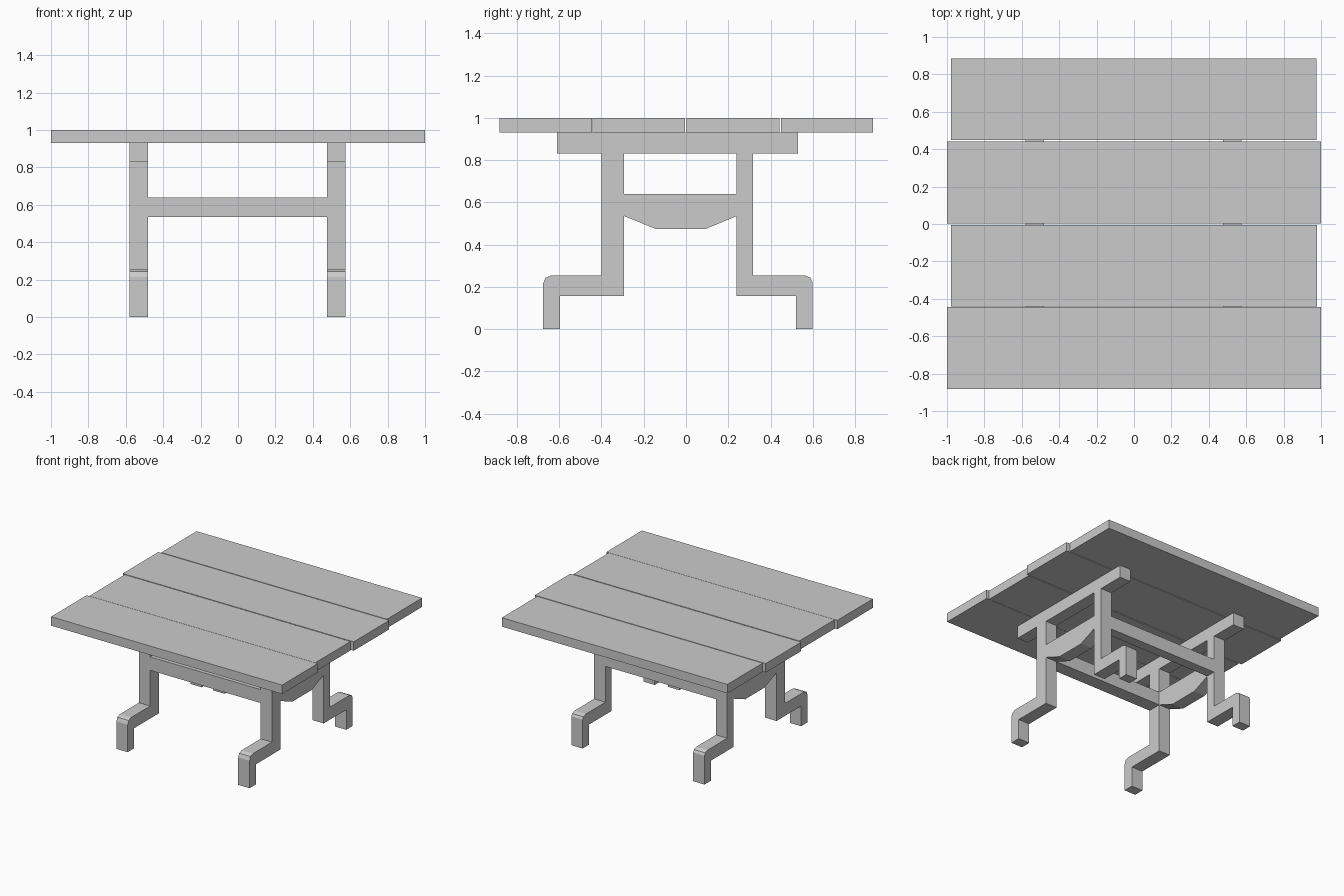
import bpy, bmesh
from math import radians

if "Cube" in bpy.data.objects:
    bpy.data.objects.remove(bpy.data.objects["Cube"])


def box(name, x0, x1, y0, y1, z0, z1):
    mesh = bpy.data.meshes.new(name)
    bm = bmesh.new()
    bmesh.ops.create_cube(bm, size=1)
    for v in bm.verts:
        v.co = ((x0 + x1) / 2 + v.co.x * (x1 - x0),
                (y0 + y1) / 2 + v.co.y * (y1 - y0),
                (z0 + z1) / 2 + v.co.z * (z1 - z0))
    bm.to_mesh(mesh)
    bm.free()
    ob = bpy.data.objects.new(name, mesh)
    bpy.context.collection.objects.link(ob)
    return ob


def extruded_profile(name, loops, x, depth):
    # Flat (y, z) outlines, inner loops become holes, extruded along x
    cu = bpy.data.curves.new(name + "_profile", 'CURVE')
    cu.dimensions = '2D'
    cu.fill_mode = 'BOTH'
    cu.extrude = depth / 2
    for pts in loops:
        sp = cu.splines.new('POLY')
        sp.points.add(len(pts) - 1)
        for p, (y, z) in zip(sp.points, pts):
            p.co = (y, z, 0, 1)
        sp.use_cyclic_u = True
    tmp = bpy.data.objects.new(name + "_profile", cu)
    bpy.context.collection.objects.link(tmp)
    bpy.context.view_layer.update()
    deps = bpy.context.evaluated_depsgraph_get()
    mesh = bpy.data.meshes.new_from_object(tmp.evaluated_get(deps))
    bpy.data.objects.remove(tmp)
    bm = bmesh.new()
    bm.from_mesh(mesh)
    bmesh.ops.remove_doubles(bm, verts=bm.verts, dist=0.0005)
    bmesh.ops.recalc_face_normals(bm, faces=bm.faces)
    for f in bm.faces:
        f.smooth = False
    bm.to_mesh(mesh)
    bm.free()
    ob = bpy.data.objects.new(name, mesh)
    bpy.context.collection.objects.link(ob)
    ob.rotation_euler = (radians(90), 0, radians(90))
    ob.location.x = x
    return ob


# Table top: four staggered planks
planks = [(-1.0, 1.0, -0.883, -0.444), (-0.978, 0.978, -0.442, -0.005),
          (-1.0, 1.0, 0.003, 0.442), (-0.978, 0.975, 0.449, 0.885)]
for i, p in enumerate(planks):
    box(f"top_plank_{i + 1}", *p, 0.93, 1.0)

# End frames: bearer, legs, stepped feet and a tapered apron
outline = [(-0.61, 0.93), (-0.61, 0.832), (-0.40, 0.832), (-0.40, 0.255),
           (-0.635, 0.255), (-0.665, 0.243), (-0.677, 0.215), (-0.677, 0),
           (-0.597, 0), (-0.597, 0.157), (-0.293, 0.157), (-0.293, 0.535),
           (-0.145, 0.475), (0.095, 0.475), (0.24, 0.535), (0.24, 0.157),
           (0.52, 0.157), (0.52, 0), (0.598, 0), (0.598, 0.225),
           (0.588, 0.244), (0.56, 0.255), (0.317, 0.255), (0.317, 0.832),
           (0.53, 0.832), (0.53, 0.93)]
opening = [(-0.293, 0.64), (-0.293, 0.832), (0.24, 0.832), (0.24, 0.64)]
for name, x in (("left_end_frame", -0.53), ("right_end_frame", 0.525)):
    extruded_profile(name, [outline, opening], x, 0.098)

# Long rails joining the legs
box("front_rail", -0.481, 0.476, -0.40, -0.293, 0.535, 0.64)
box("back_rail", -0.481, 0.476, 0.24, 0.317, 0.535, 0.64)
